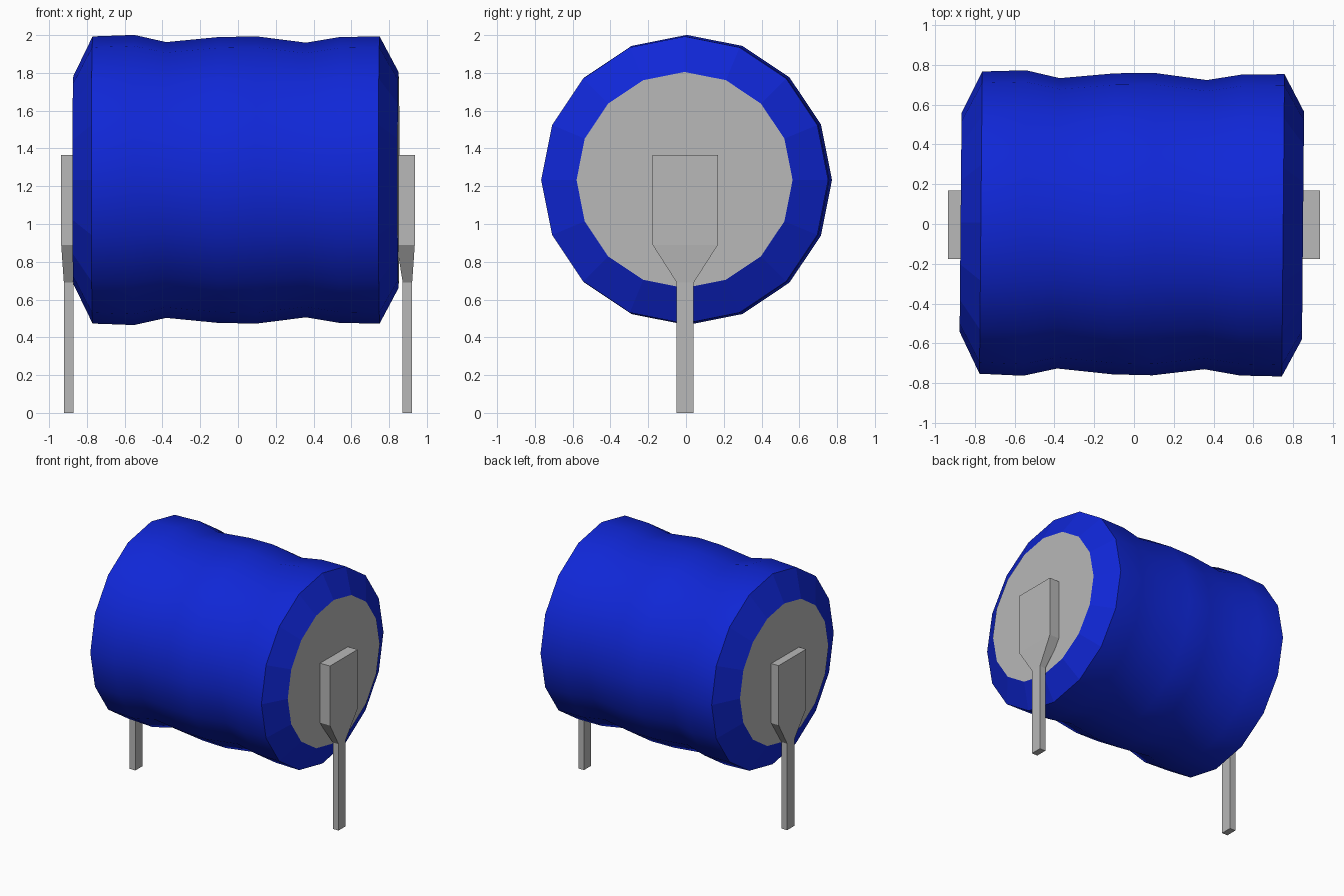
import bpy, bmesh, math
from mathutils import Matrix

cube = bpy.data.objects.get("Cube")
if cube:
    bpy.data.objects.remove(cube, do_unlink=True)


def material(name, rgb):
    mat = bpy.data.materials.new(name)
    mat.use_nodes = True
    mat.diffuse_color = (*rgb, 1)
    mat.node_tree.nodes["Principled BSDF"].inputs["Base Color"].default_value = (*rgb, 1)
    return mat


blue = material("blue coating", (0.005, 0.02, 0.68))
grey = material("grey metal", (0.48, 0.48, 0.48))


def loft(name, rings, mats):
    """Bridge rings of points and close both ends. Returns the object."""
    bm = bmesh.new()
    loops = [[bm.verts.new(p) for p in ring] for ring in rings]
    n = len(loops[0])
    for a, b in zip(loops, loops[1:]):
        for i in range(n):
            j = (i + 1) % n
            bm.faces.new((a[i], a[j], b[j], b[i]))
    bm.faces.new(loops[0][::-1])
    bm.faces.new(loops[-1])
    bmesh.ops.recalc_face_normals(bm, faces=bm.faces[:])
    mesh = bpy.data.meshes.new(name)
    bm.to_mesh(mesh)
    bm.free()
    for m in mats:
        mesh.materials.append(m)
    obj = bpy.data.objects.new(name, mesh)
    bpy.context.collection.objects.link(obj)
    return obj


# Coated barrel: (x, radius) profile swept round the x axis in 16 sides
SIDES = 16
profile = [(-0.872, 0.55), (-0.77, 0.76), (-0.55, 0.768), (-0.38, 0.73),
           (-0.1, 0.757), (0.1, 0.76), (0.36, 0.727), (0.54, 0.757),
           (0.75, 0.76), (0.85, 0.572)]
rings = [[(x, r * math.cos(t * math.tau / SIDES), r * math.sin(t * math.tau / SIDES))
          for t in range(SIDES)] for x, r in profile]
body = loft("barrel", rings, [blue, grey])
for face in body.data.polygons:
    # End discs are bare metal; chamfers and discs stay flat
    face.material_index = 1 if len(face.vertices) > 4 else 0
    face.use_smooth = len(face.vertices) == 4 and abs(face.center.x) < 0.77
# Barrel sits very slightly askew
body.data.transform(Matrix.Translation((0, 0, 1.233)) @ Matrix.Rotation(-0.009, 4, 'Z'))

# Leads: (z, inner x, outer x, half width) sections from foot to pad top
sections = [(0, 0.872, 0.922, 0.045), (0.69, 0.872, 0.922, 0.045),
            (0.89, 0.84, 0.936, 0.173), (1.365, 0.84, 0.936, 0.173)]
for side, s in (("left", 1), ("right", -1)):
    loft(side + "_lead",
         [[(s * a, -w - 0.004, z), (s * b, -w - 0.004, z),
           (s * b, w - 0.004, z), (s * a, w - 0.004, z)] for z, a, b, w in sections],
         [grey])
